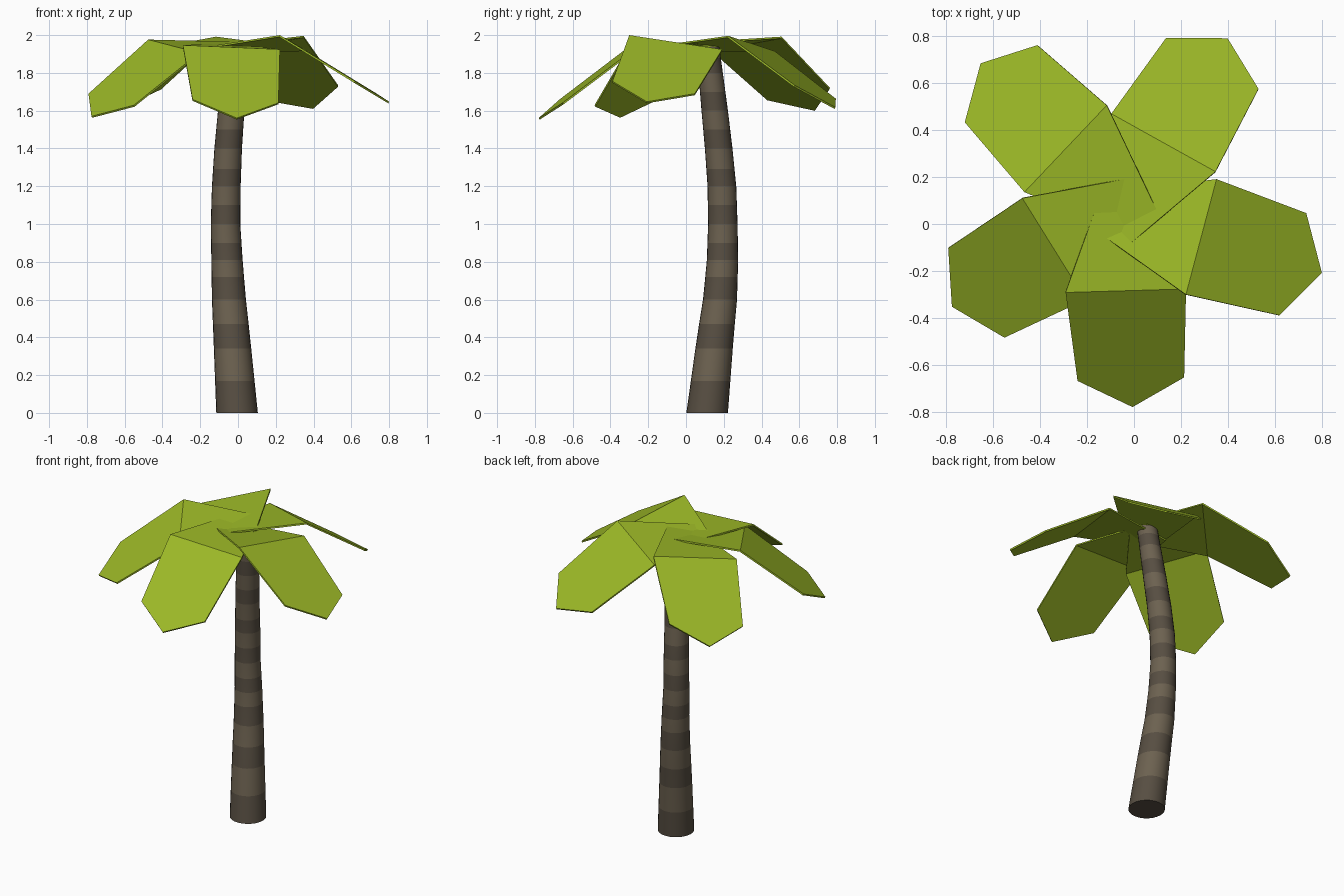
import bpy, bmesh, math
from mathutils import Vector

if "Cube" in bpy.data.objects:
    bpy.data.objects.remove(bpy.data.objects["Cube"])


def material(name, rgb):
    m = bpy.data.materials.new(name)
    m.diffuse_color = (*rgb, 1)
    m.use_nodes = True
    m.node_tree.nodes["Principled BSDF"].inputs["Base Color"].default_value = m.diffuse_color
    return m


def add_object(name, bm, mats):
    bmesh.ops.recalc_face_normals(bm, faces=bm.faces)
    me = bpy.data.meshes.new(name)
    bm.to_mesh(me)
    bm.free()
    ob = bpy.data.objects.new(name, me)
    bpy.context.collection.objects.link(ob)
    for m in mats:
        me.materials.append(m)
    return ob


green = material("leaf_green", (0.33, 0.48, 0.02))
bark_light = material("bark_light", (0.15, 0.12, 0.08))
bark_dark = material("bark_dark", (0.095, 0.076, 0.054))

# Trunk path: height, centre x, centre y, radius
PATH = [(0, -.005, .112, .11), (.4, -.033, .155, .097), (.6, -.048, .18, .09),
        (.8, -.058, .193, .083), (1.0, -.066, .195, .078), (1.2, -.062, .19, .076),
        (1.4, -.052, .173, .073), (1.6, -.036, .152, .07), (1.94, -.008, .115, .061)]
BANDS = [0, .17, .34, .47, .6, .72, .81, .9, 1.0, 1.1, 1.2, 1.29, 1.4, 1.5, 1.6, 1.7, 1.8, 1.88, 1.94]


def trunk_at(z):
    for a, b in zip(PATH, PATH[1:]):
        if z <= b[0]:
            t = (z - a[0]) / (b[0] - a[0])
            return [p + (q - p) * t for p, q in zip(a, b)]


# Trunk: stacked rings with alternating bark bands
SIDES = 24
bm = bmesh.new()
rings = []
for z in BANDS:
    _, cx, cy, r = trunk_at(z)
    rings.append([bm.verts.new((cx + r * math.cos(2 * math.pi * i / SIDES),
                                cy + r * math.sin(2 * math.pi * i / SIDES), z))
                  for i in range(SIDES)])
for k, (lo, hi) in enumerate(zip(rings, rings[1:])):
    for i in range(SIDES):
        j = (i + 1) % SIDES
        bm.faces.new((lo[i], lo[j], hi[j], hi[i])).material_index = k % 2
bm.faces.new(rings[0])
bm.faces.new(rings[-1])
trunk = add_object("trunk", bm, [bark_dark, bark_light])
bpy.context.view_layer.objects.active = trunk
trunk.select_set(True)
bpy.ops.object.shade_smooth_by_angle(angle=math.radians(40))

# Leaf outline: u along the fold, v away from it
FOLD = [(-.257, 0), (.257, 0)]
OUTER = [(.25, .47), (.03, .62), (-.205, .472)]
INNER = [(-.077, .46), (.077, .46)]
BEND = math.radians(35)


def leaf(name, high, low, tip):
    """Folded leaf placed by the two ends of its fold and its outer tip."""
    high, low, tip = Vector(high), Vector(low), Vector(tip)
    mid = (high + low) / 2
    u = (low - high).normalized()
    out = tip - mid
    out = (out - u * out.dot(u)).normalized()
    up = out.cross(u)
    inner = -out * math.cos(BEND) - up * math.sin(BEND)
    bm = bmesh.new()
    place = lambda pts, d: [bm.verts.new(mid + u * a + d * b) for a, b in pts]
    f, o, i = place(FOLD, out), place(OUTER, out), place(INNER, inner)
    bm.faces.new(f + o)
    bm.faces.new((f[1], f[0], i[0], i[1]))
    ob = add_object(name, bm, [green])
    solid = ob.modifiers.new("thickness", "SOLIDIFY")
    solid.thickness = 0.01
    solid.offset = 0


# Crown of five overlapping leaves
leaf("leaf_front", (-.29, -.29, 1.942), (.22, -.275, 1.92), (0, -.775, 1.558))
leaf("leaf_right", (.22, -.30, 1.995), (.35, .19, 1.92), (.79, -.22, 1.648))
leaf("leaf_back_right", (.35, .22, 1.992), (-.10, .47, 1.91), (.415, .785, 1.613))
leaf("leaf_back_left", (-.11, .51, 1.988), (-.47, .13, 1.92), (-.625, .725, 1.603))
leaf("leaf_left", (-.48, .12, 1.973), (-.20, -.33, 1.90), (-.785, -.335, 1.568))
